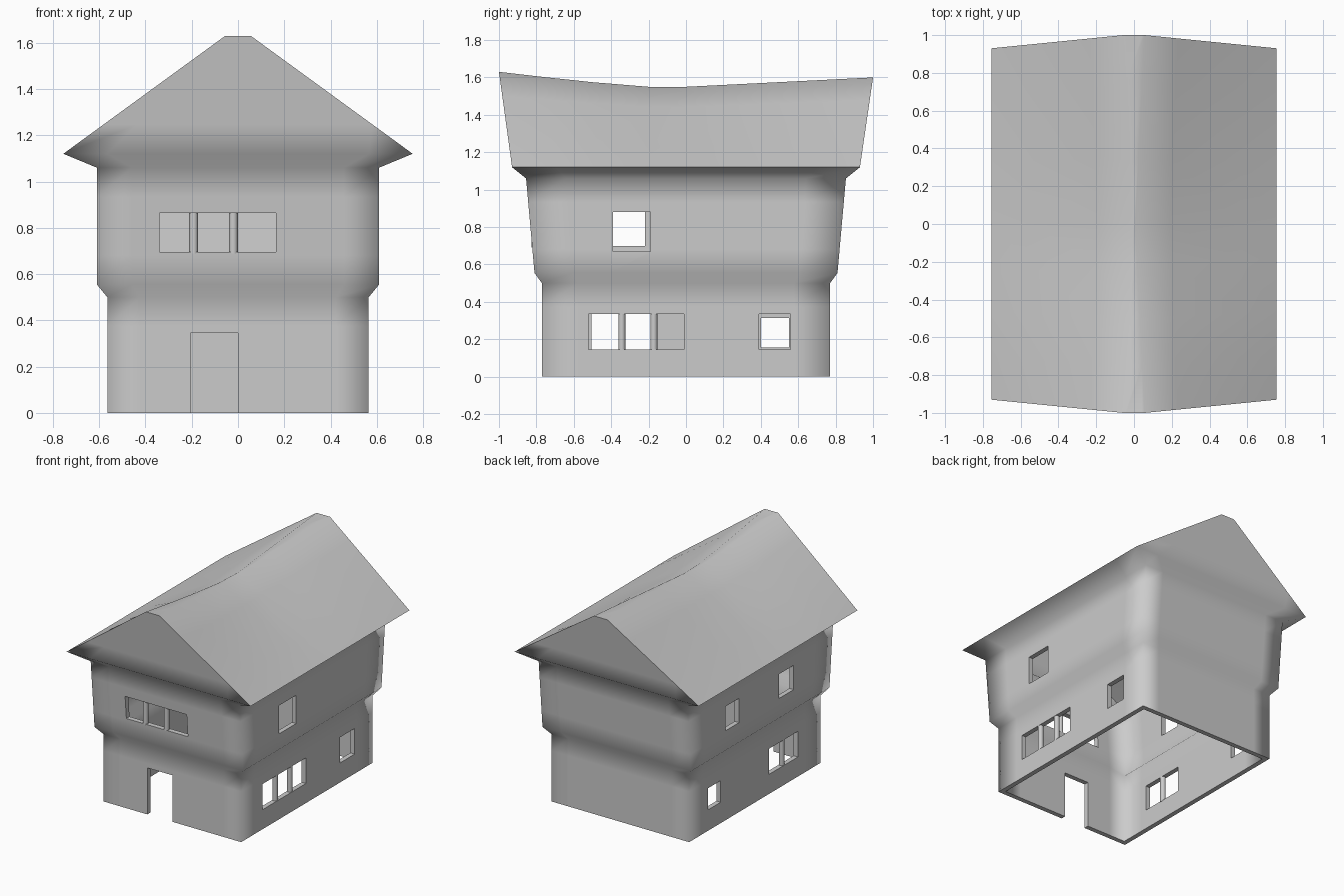
import bpy, bmesh, math
from mathutils import Vector, Matrix

if "Cube" in bpy.data.objects:
    bpy.data.objects.remove(bpy.data.objects["Cube"])

FX = [-1, -0.75, 0, 0.75, 1]
FY = [-1, -0.75, -0.5, -0.2, 0, 0.35, 0.75, 1]


def loop_params():
    """Fractions around a rectangle: front, right, back, left."""
    return ([(x, -1) for x in FX[:-1]] + [(1, y) for y in FY[:-1]]
            + [(x, 1) for x in FX[:0:-1]] + [(-1, y) for y in FY[:0:-1]])


PARAMS = loop_params()
NX, NY = len(FX) - 1, len(FY) - 1


def rect(w, d, z):
    return [Vector((fx * w, fy * d, z)) for fx, fy in PARAMS]


def ridge(depth, width, drop):
    """Sagging ridge, wide at the gable ends and narrow in the middle."""
    pts = []
    for fx, fy in PARAMS:
        if fy <= -0.2:
            t = (-0.2 - fy) / 0.8
            z = 1.55 + 0.08 * t ** 1.2
        else:
            z = 1.55 + 0.05 * max(0, fy)
        hw = width * (0.1 + 0.9 * abs(fy))
        pts.append(Vector((fx * hw, fy * depth, z - drop)))
    return pts


def shell(bm, keys):
    """Loft key rings with extra rows, close along the ridge, return bottom ring."""
    rows = []
    for a, b in zip(keys, keys[1:]):
        for t in ((0, 0.25, 0.75) if (b[0] - a[0]).length > 0.2 else (0,)):
            rows.append([p.lerp(q, t) for p, q in zip(a, b)])
    rows.append(keys[-1])
    rings = [[bm.verts.new(p) for p in r] for r in rows]
    for lo, hi in zip(rings, rings[1:]):
        bridge(bm, lo, hi)
    top = rings[-1]
    n = len(top)
    right = top[NX:NX + NY + 1]
    left = [top[(n - i) % n] for i in range(NY + 1)]
    front, back = top[1:NX], top[NX + NY + 1:2 * NX + NY]
    for i in range(NY):
        f = [left[i]] + (front if i == 0 else []) + [right[i], right[i + 1]]
        f += (back if i == NY - 1 else []) + [left[i + 1]]
        bm.faces.new(f)
    return rings[0]


def bridge(bm, lo, hi):
    n = len(lo)
    for i in range(n):
        j = (i + 1) % n
        bm.faces.new((lo[i], lo[j], hi[j], hi[i]))


def make_object(name, bm):
    me = bpy.data.meshes.new(name)
    bm.to_mesh(me)
    bm.free()
    ob = bpy.data.objects.new(name, me)
    bpy.context.collection.objects.link(ob)
    return ob


# House body: jettied walls and flared roof, hollow and open below
bm = bmesh.new()
outer = shell(bm, [rect(.565, .77, 0), rect(.565, .77, .5), rect(.61, .81, .555),
                   rect(.61, .855, 1.06), rect(.755, .93, 1.12), ridge(1.0, .055, 0)])
inner = shell(bm, [rect(.53, .735, 0), rect(.53, .735, .515), rect(.575, .775, .57),
                   rect(.575, .818, 1.08), rect(.67, .88, 1.13), ridge(.95, .02, .045)])
bridge(bm, outer, inner)
bmesh.ops.recalc_face_normals(bm, faces=bm.faces)
for f in bm.faces:
    f.smooth = True
for e in bm.edges:
    if e.calc_face_angle(0) > math.radians(95) or all(v.co.z < 0.001 for v in e.verts):
        e.smooth = False
house = make_object("house_body", bm)

# Openings: (x range, y range, z range)
R, L, F = (.45, .75), (-.75, -.45), (-1.0, -.68)
openings = [
    ((-.205, 0), F, (-.1, .345)),            # door
    ((-.34, .165), F, (.695, .865)),         # front window row
    (R, (-.52, -.01), (.145, .335)),         # right lower row
    (R, (.39, .56), (.145, .335)),
    (R, (-.39, -.19), (.67, .88)),
    (L, (-.505, -.165), (.145, .335)),       # left lower pair
    (L, (.40, .55), (.155, .315)),
    (L, (-.39, -.22), (.70, .88)),
    (L, (.25, .41), (.70, .88)),
]
bm = bmesh.new()
for box in openings:
    c = Vector([(a + b) / 2 for a, b in box])
    s = Vector([b - a for a, b in box])
    bmesh.ops.create_cube(bm, size=1, matrix=Matrix.Translation(c) @ Matrix.Diagonal((*s, 1)))
cutter = make_object("opening_cutter", bm)
cutter.hide_render = True
mod = house.modifiers.new("openings", 'BOOLEAN')
mod.operation = 'DIFFERENCE'
mod.solver = 'EXACT'
mod.object = cutter
bpy.context.view_layer.objects.active = house
house.select_set(True)
bpy.ops.object.modifier_apply(modifier=mod.name)
bpy.data.objects.remove(cutter)


# Rounded posts dividing the window rows
def post(name, x, y, z0, z1):
    bm = bmesh.new()
    bmesh.ops.create_cone(bm, cap_ends=True, segments=12, radius1=.019, radius2=.019,
                          depth=z1 - z0 + .01,
                          matrix=Matrix.Translation((x, y, (z0 + z1) / 2)))
    for f in bm.faces:
        f.smooth = len(f.verts) == 4
    make_object(name, bm)


for x in (-.192, -.02):
    post("front_window_post", x, -.807, .695, .865)
for y in (-.343, -.172):
    post("right_window_post", .546, y, .145, .335)
post("left_window_post", -.546, -.343, .145, .335)
